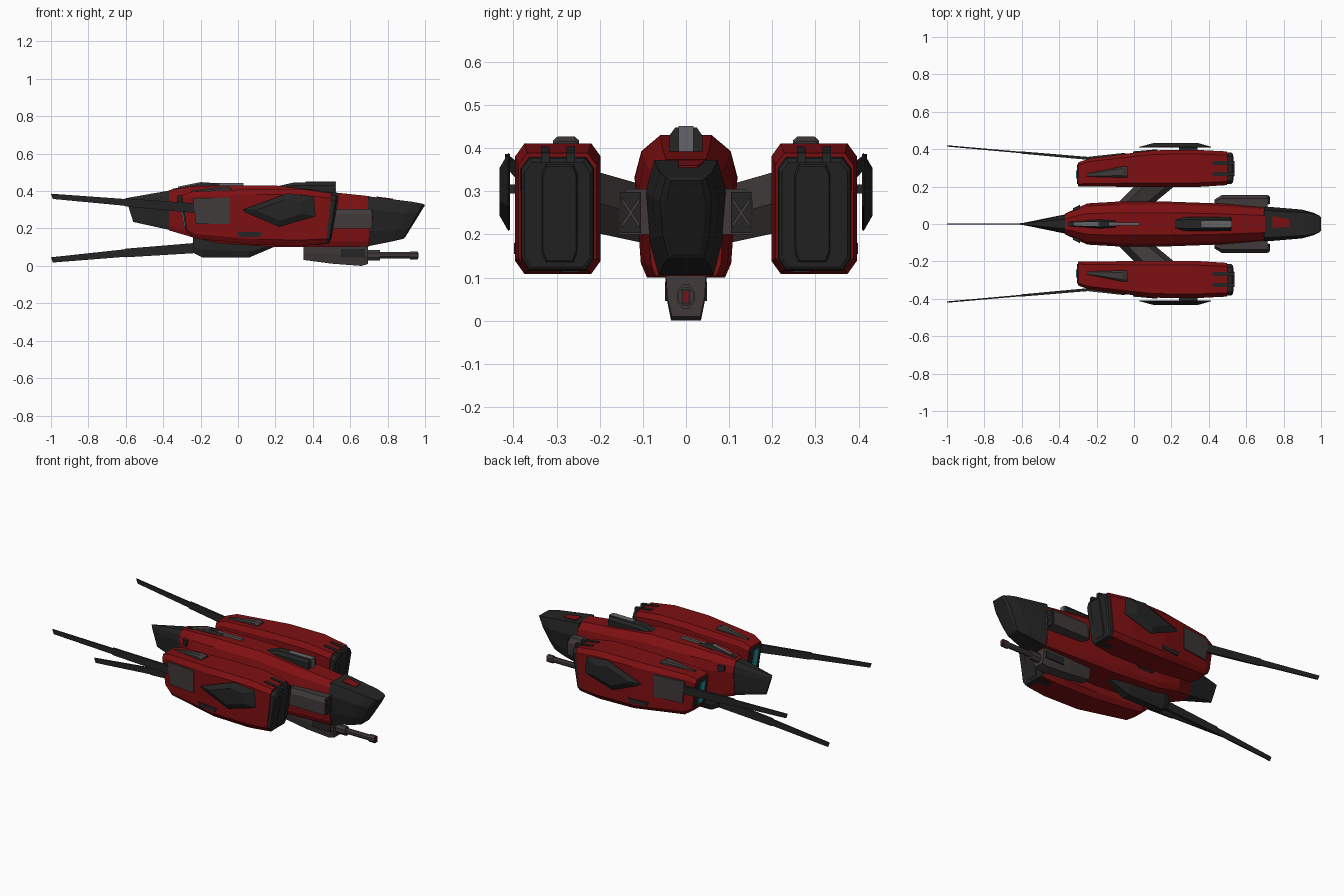
import bpy, bmesh, math


def material(name, rgb):
    m = bpy.data.materials.new(name)
    m.diffuse_color = (*rgb, 1)
    return m


RED = material("hull red", (0.21, 0.005, 0.006))
DARK = material("charcoal", (0.018, 0.018, 0.018))
BROWN = material("warm grey", (0.052, 0.042, 0.042))
GREY = material("light grey", (0.13, 0.13, 0.135))
CYAN = material("engine cyan", (0.02, 0.35, 0.4))


def skin(name, rings, mat, mirror=False):
    """Bridge a list of equal-length point rings and cap both ends."""
    bm = bmesh.new()
    vs = [[bm.verts.new(p) for p in r] for r in rings]
    n = len(vs[0])
    for a, b in zip(vs, vs[1:]):
        for i in range(n):
            j = (i + 1) % n
            bm.faces.new((a[i], a[j], b[j], b[i]))
    bm.faces.new(vs[0])
    bm.faces.new(vs[-1])
    bmesh.ops.recalc_face_normals(bm, faces=bm.faces[:])
    me = bpy.data.meshes.new(name)
    bm.to_mesh(me)
    bm.free()
    me.materials.append(mat)
    ob = bpy.data.objects.new(name, me)
    bpy.context.collection.objects.link(ob)
    if mirror:
        mod = ob.modifiers.new("mirror", 'MIRROR')
        mod.use_axis = (False, True, False)
        mod.use_mirror_merge = False
    return ob


# Half cross-sections: (width factor, height factor) from top to bottom
BOX = [(1, 1), (1, 0)]
CHAMFER = [(0.78, 1), (1, 0.9), (1, 0.1), (0.78, 0)]
HULL = [(0.5, 1), (0.87, 0.88), (1, 0.69), (0.88, 0.1), (0.76, 0)]
NOSE = [(0.78, 1), (1, 0.72), (0.9, 0.3), (0.68, 0)]
RAISED = [(0.65, 1), (1, 0.75), (1, 0)]
BARREL = [(0.41, 1), (1, 0.71), (1, 0.29), (0.41, 0)]


def loft(name, prof, sections, mat, mirror=False):
    """Loft along x; section = (x top, x bottom, y centre, half width, z bottom, z top)."""
    ring = prof + [(-u, v) for u, v in reversed(prof)]
    return skin(name, [[(xb + (xt - xb) * v, yc + u * hw, zb + (zt - zb) * v) for u, v in ring]
                       for xt, xb, yc, hw, zb, zt in sections], mat, mirror)


def box(name, x0, x1, yc, hw, z0, z1, mat, mirror=False, prof=BOX):
    return loft(name, prof, [(x0, x0, yc, hw, z0, z1), (x1, x1, yc, hw, z0, z1)], mat, mirror)


# Central fuselage, tail and nose
loft("fuselage", HULL, [(-.37, -.37, 0, .055, .19, .405), (-.25, -.25, 0, .11, .155, .425),
                        (-.10, -.10, 0, .119, .12, .43), (.20, .20, 0, .119, .10, .43),
                        (.45, .45, 0, .11, .10, .40), (.70, .70, 0, .092, .103, .373)], RED)
loft("tail_fin", HULL, [(-.60, -.56, 0, .006, .235, .362), (-.365, -.365, 0, .052, .192, .403)], DARK)
loft("nose", NOSE, [(.695, .695, 0, .094, .105, .372), (.93, .82, 0, .077, .13, .343),
                    (.988, .885, 0, .06, .145, .332), (1.0, .895, 0, .045, .155, .325)], DARK)
loft("nose_patch", BOX, [(.74, .74, .012, .03, .36, .371), (.83, .83, .005, .022, .35, .3595)], RED)

# Dorsal turret and aft spine
loft("dorsal_turret", RAISED, [(.22, .22, 0, .03, .38, .428), (.30, .30, 0, .038, .38, .446),
                               (.515, .52, 0, .038, .37, .448)], DARK)
box("turret_channel", .36, .523, 0, .017, .385, .451, GREY)
loft("aft_spine", RAISED, [(-.35, -.35, 0, .014, .38, .412), (-.18, -.18, 0, .024, .40, .447),
                           (-.10, -.10, 0, .018, .40, .44)], DARK)
loft("aft_spine_cap", BOX, [(-.32, -.32, 0, .009, .39, .424), (-.19, -.19, 0, .012, .42, .45)], GREY)
box("spine_rod", -.19, .03, 0, .008, .42, .443, GREY)
loft("tail_vents", BOX, [(-.325, -.325, .065, .02, .345, .375), (-.29, -.29, .08, .022, .345, .38)], DARK, True)

# Intake boxes on the fuselage sides
loft("side_intake", RAISED, [(.43, .43, .10, .03, .22, .29), (.47, .47, .105, .05, .20, .305),
                             (.715, .715, .105, .05, .20, .305)], BROWN, True)
box("intake_grille", .71, .722, .128, .024, .203, .298, DARK, True)


def intake_bar(name, za, zb):
    skin(name, [[(x, y, z + d) for x, d in ((.72, -.006), (.727, -.006), (.727, .006), (.72, .006))]
                for y, z in ((.108, za), (.148, zb))], BROWN, True)


intake_bar("intake_brace_up", .22, .28)
intake_bar("intake_brace_down", .28, .22)

# Swept struts joining the nacelles
skin("wing_strut", [[(x0, y, zm), (x0 + .05, y, z1), (x1 - .04, y, z1), (x1, y, zm),
                     (x1 - .04, y, z0), (x0 + .05, y, z0)]
                    for y, x0, x1, z0, zm, z1 in ((.09, -.11, .08, .178, .24, .312),
                                                  (.23, .03, .25, .208, .28, .352))], BROWN, True)

# Side nacelles with front covers and glowing rear engines
loft("nacelle", CHAMFER, [(-.30, -.272, .265, .065, .175, .378), (-.24, -.225, .275, .075, .145, .398),
                          (.10, .10, .296, .098, .112, .411), (.34, .34, .297, .099, .108, .411),
                          (.50, .47, .298, .09, .118, .388)], RED, True)
loft("nacelle_front_cover", CHAMFER, [(.49, .46, .298, .086, .115, .38),
                                      (.525, .485, .298, .083, .118, .376),
                                      (.532, .492, .298, .076, .126, .368)], DARK, True)
loft("front_cover_panel", CHAMFER, [(.525, .488, .293, .044, .13, .365),
                                    (.538, .498, .293, .038, .14, .357)], DARK, True)
loft("engine_frame", CHAMFER, [(-.306, -.28, .265, .052, .19, .365), (-.28, -.25, .265, .056, .185, .37)], DARK, True)
loft("engine_glow", BOX, [(-.31, -.288, .265, .022, .21, .345), (-.29, -.26, .265, .022, .21, .345)], CYAN, True)
for i, y in enumerate((.267, .326)):
    loft(f"front_vent_{i}", BOX, [(.42, .42, y, .010, .38, .404), (.538, .538, y, .010, .365, .389)], DARK, True)
loft("nacelle_top_wedge", RAISED, [(-.25, -.25, .262, .008, .38, .402), (-.06, -.06, .278, .03, .39, .427),
                                   (-.035, -.035, .278, .03, .39, .415)], BROWN, True)
loft("nacelle_side_panel", BOX, [(-.24, -.225, .33, .03, .225, .362),
                                 (-.045, -.045, .35, .031, .225, .365)], BROWN, True)
loft("nacelle_lower_vent", BOX, [(-.005, .005, .36, .028, .155, .18), (.125, .12, .373, .026, .155, .18)], DARK, True)
box("nacelle_keel", .30, .45, .267, .02, .112, .125, DARK, True)

# Outer shield plates, tapered outward
outline = [(.025, .30), (.265, .388), (.405, .372), (.415, .265), (.22, .208), (.04, .285)]


def shield_ring(y, s):
    return [(.23 + (x - .23) * s, y, .30 + (z - .30) * s) for x, z in outline]


skin("shield_plate", [shield_ring(.408, .97), shield_ring(.412, 1), shield_ring(.432, .62)], DARK, True)
box("shield_bracket", .24, .34, .40, .014, .295, .315, DARK, True)

# Long rear antennas
loft("side_antenna", BOX, [(-.20, -.20, .347, .008, .28, .332), (-.60, -.60, .382, .006, .318, .361),
                           (-.61, -.61, .383, .004, .322, .358), (-1.0, -.99, .417, .003, .358, .386)], DARK, True)
loft("ventral_antenna", BOX, [(-.20, -.20, 0, .010, .07, .125), (-.60, -.60, 0, .006, .046, .092),
                              (-.61, -.61, 0, .004, .048, .088), (-1.0, -.99, 0, .003, .018, .046)], DARK)

# Ventral pod
loft("ventral_pod", [(1, 1), (1, .35), (.6, 0)],
     [(-.24, -.24, 0, .02, .07, .16), (-.19, -.19, 0, .035, .045, .16),
      (.06, .06, 0, .042, .045, .14), (.19, .19, 0, .025, .10, .13)], DARK)

# Chin gun
loft("gun_housing", [(1, 1), (.95, .5), (.72, 0)],
     [(.35, .35, 0, .038, .032, .11), (.50, .50, 0, .047, .012, .11), (.66, .66, 0, .048, 0, .11),
      (.695, .695, 0, .046, .01, .105)], BROWN)
box("gun_side_block", .55, .68, .037, .012, .045, .09, DARK, True)
box("gun_collar", .69, .76, 0, .020, .028, .084, BROWN, prof=BARREL)
box("gun_barrel", .75, .93, 0, .014, .04, .073, BROWN, prof=BARREL)
box("gun_muzzle", .92, .96, 0, .017, .034, .078, BROWN, prof=BARREL)
box("muzzle_bore", .957, .963, 0, .011, .038, .073, DARK)
box("muzzle_glow", .96, .965, 0, .006, .042, .069, RED)
